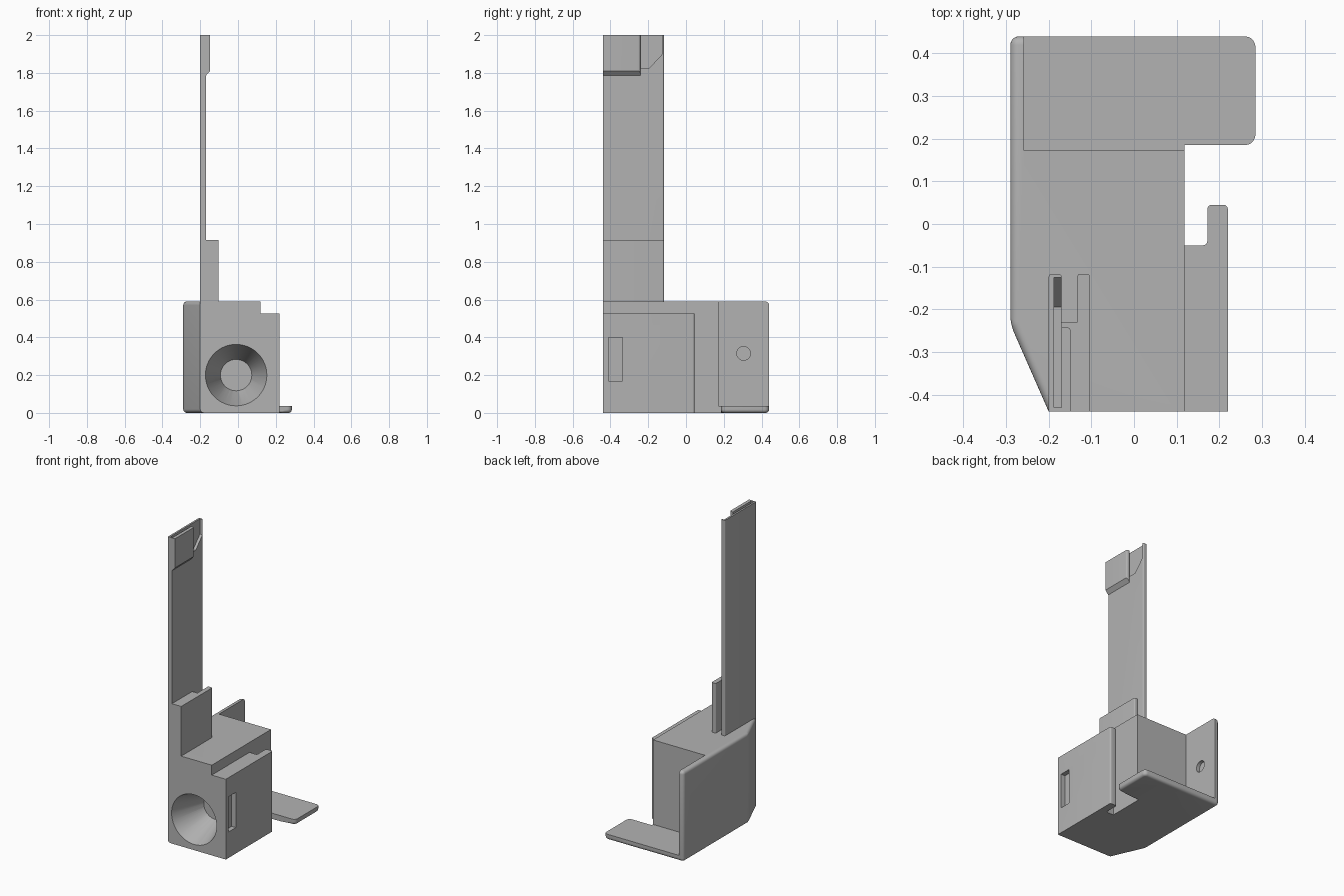
import bpy
import bmesh
from mathutils import Matrix, Vector

if "Cube" in bpy.data.objects:
    bpy.data.objects.remove(bpy.data.objects["Cube"], do_unlink=True)

grey = bpy.data.materials.new("plain_grey")
grey.use_nodes = True
grey.diffuse_color = (0.45, 0.45, 0.45, 1)
grey.node_tree.nodes["Principled BSDF"].inputs["Base Color"].default_value = (0.45, 0.45, 0.45, 1)


def finish(name, bm):
    bmesh.ops.recalc_face_normals(bm, faces=bm.faces)
    mesh = bpy.data.meshes.new(name)
    bm.to_mesh(mesh)
    bm.free()
    mesh.materials.append(grey)
    obj = bpy.data.objects.new(name, mesh)
    bpy.context.collection.objects.link(obj)
    return obj


def prism(name, outline, axis, lo, hi, rounds=()):
    """Extrude an outline along an axis, then round edges picked by midpoint rules."""
    place = {"x": lambda a, b, h: (h, a, b),
             "y": lambda a, b, h: (a, h, b),
             "z": lambda a, b, h: (a, b, h)}[axis]
    bm = bmesh.new()
    face = bm.faces.new([bm.verts.new(place(a, b, lo)) for a, b in outline])
    ext = bmesh.ops.extrude_face_region(bm, geom=[face])
    top = [v for v in ext["geom"] if isinstance(v, bmesh.types.BMVert)]
    bmesh.ops.translate(bm, verts=top, vec=Vector(place(0, 0, hi - lo)))
    bmesh.ops.recalc_face_normals(bm, faces=bm.faces)
    for radius, rule in rounds:
        edges = [e for e in bm.edges
                 if rule((e.verts[0].co + e.verts[1].co) / 2,
                         e.verts[0].co - e.verts[1].co)]
        bmesh.ops.bevel(bm, geom=edges, offset=radius, segments=5,
                        profile=0.5, affect="EDGES", clamp_overlap=True)
    return finish(name, bm)


def rect(a0, b0, a1, b1):
    return [(a0, b0), (a1, b0), (a1, b1), (a0, b1)]


def cone(name, start, direction, r1, r2, depth):
    """Frustum running from start along direction."""
    d = Vector(direction)
    bm = bmesh.new()
    bmesh.ops.create_cone(bm, cap_ends=True, segments=64, radius1=r1, radius2=r2, depth=depth)
    spin = d.to_track_quat("Z", "Y").to_matrix().to_4x4()
    bm.transform(Matrix.Translation(Vector(start) + d * depth / 2) @ spin)
    return finish(name, bm)


def combine(obj, other, operation="DIFFERENCE"):
    mod = obj.modifiers.new("combine", "BOOLEAN")
    mod.operation = operation
    mod.solver = "EXACT"
    mod.object = other
    bpy.context.view_layer.objects.active = obj
    bpy.ops.object.modifier_apply(modifier=mod.name)
    bpy.data.objects.remove(other, do_unlink=True)


def upright(d):
    return abs(d.z) > 0.01 and abs(d.x) + abs(d.y) < 0.001


# Main block with slanted front corner and rear-reaching side plate
body = prism("body",
             [(-0.2, -0.44), (0.118, -0.44), (0.118, 0.172), (-0.258, 0.172),
              (-0.258, 0.44), (-0.29, 0.44), (-0.29, -0.235)],
             "z", 0, 0.59,
             [(0.02, lambda m, d: m.x < -0.24 and abs(m.x + 0.258) > 0.005)])

# Lower side step with a rear hook
step = prism("side_step",
             [(0.0, -0.44), (0.22, -0.44), (0.22, 0.045), (0.172, 0.045),
              (0.172, -0.05), (0.0, -0.05)],
             "z", 0, 0.525,
             [(0.01, lambda m, d: upright(d) and (m.y > 0 or m.x == m.x and abs(m.x - 0.172) < 0.002))])
combine(body, step, "UNION")

# Funnel in the front face, with a short bore behind it
combine(body, cone("funnel", (-0.01, -0.441, 0.2), (0, 1, 0), 0.163, 0.083, 0.22))
combine(body, cone("bore", (-0.01, -0.23, 0.2), (0, 1, 0), 0.083, 0.083, 0.2))

# Small side pocket and countersunk side hole
combine(body, prism("pocket", rect(-0.41, 0.17, -0.337, 0.4), "x", 0.19, 0.25))
combine(body, cone("side_hole", (-0.291, 0.305, 0.315), (1, 0, 0), 0.058, 0.036, 0.024))
combine(body, cone("side_bore", (-0.28, 0.305, 0.315), (1, 0, 0), 0.036, 0.036, 0.05))

# Mounting flange at the back
flange = prism("mounting_flange", rect(-0.265, 0.16, 0.118, 0.44), "z", 0, 0.037,
               [(0.02, lambda m, d: m.y > 0.43 and m.z < 0.001)])
tab = prism("flange_tab", rect(0.0, 0.185, 0.285, 0.44), "z", 0, 0.037,
            [(0.025, lambda m, d: upright(d) and m.x > 0.2),
             (0.018, lambda m, d: m.z < 0.001 and (m.x > 0.25 or m.y > 0.43))])
combine(flange, tab, "UNION")
combine(flange, cone("flange_hole", (0.02, 0.308, -0.001), (0, 0, 1), 0.055, 0.035, 0.024))
combine(flange, cone("flange_bore", (0.02, 0.308, 0.01), (0, 0, 1), 0.035, 0.035, 0.05))

# Tall arm with a pocket at its top
back_edges = (0.007, lambda m, d: upright(d) and m.y > -0.15)
arm = prism("arm", rect(-0.2, -0.44, -0.17, -0.117), "z", 0.5, 2, [back_edges])
combine(arm, prism("arm_pocket",
                   [(-0.43, 2.05), (-0.43, 1.825), (-0.195, 1.825),
                    (-0.125, 1.9), (-0.125, 2.05)],
                   "x", -0.188, -0.15))

# Clip covering the front part of the arm pocket
clip = prism("arm_clip",
             [(-0.17, 1.785), (-0.148, 1.81), (-0.148, 2), (-0.17, 2)],
             "y", -0.44, -0.242,
             [(0.01, lambda m, d: upright(d) and m.y > -0.3 and m.x > -0.16)])

# Short slotted support beside the arm
support = prism("arm_support",
                [(-0.175, -0.44), (-0.103, -0.44), (-0.103, -0.117),
                 (-0.133, -0.117), (-0.133, -0.23), (-0.175, -0.23)],
                "z", 0.57, 0.915, [back_edges])

for obj in (body, flange, arm, clip, support):
    bpy.ops.object.select_all(action="DESELECT")
    obj.select_set(True)
    bpy.context.view_layer.objects.active = obj
    bpy.ops.object.shade_smooth_by_angle(angle=0.5)
